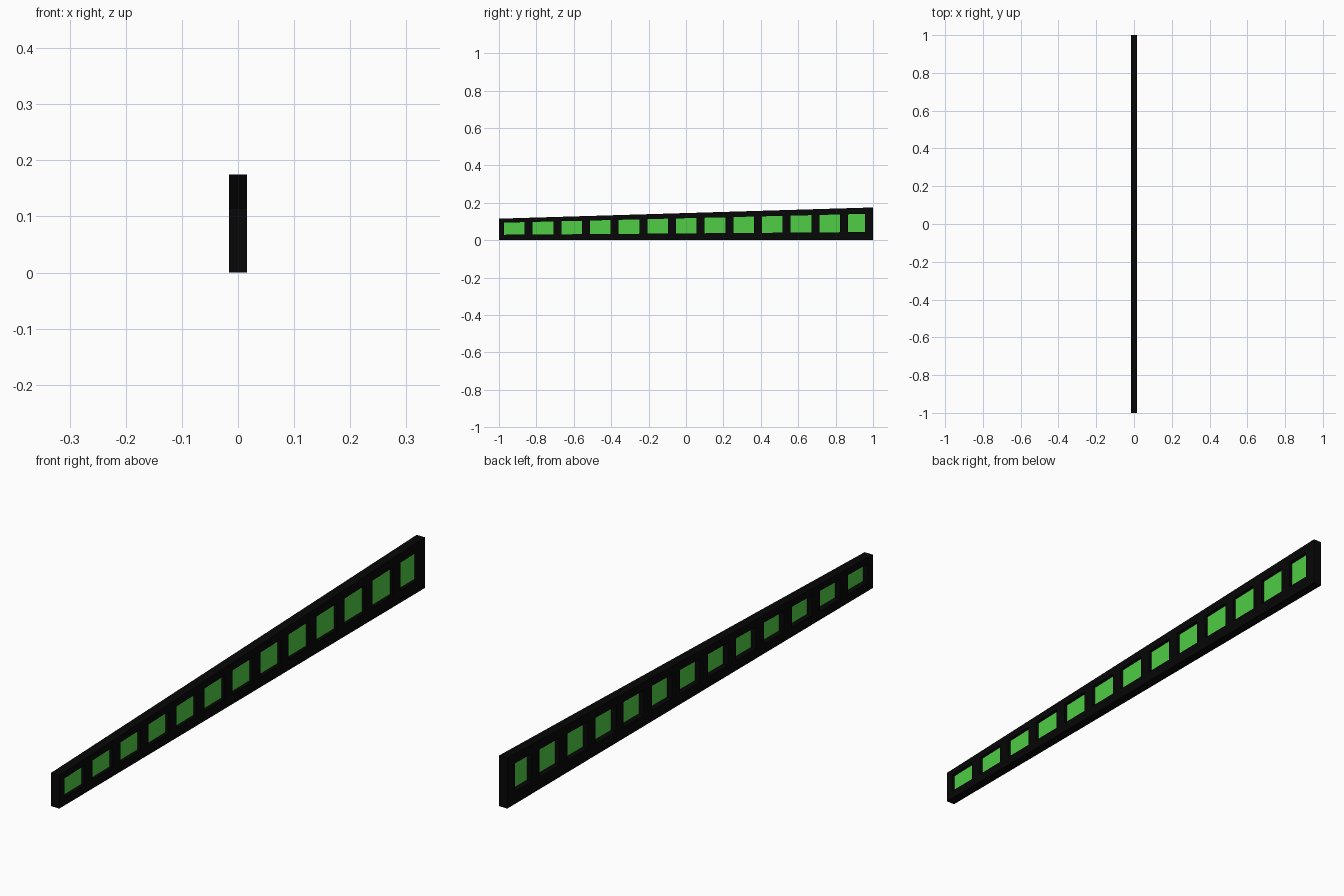
import bpy, bmesh

if "Cube" in bpy.data.objects:
    bpy.data.objects.remove(bpy.data.objects["Cube"])

HALF = 0.016            # half thickness in x
COUNT = 13              # windows along the bar
PITCH, WIDTH = 0.1533, 0.11
START = -0.973
PANEL_X = 0.004         # plane of the green panes


def material(name, rgb):
    m = bpy.data.materials.new(name)
    m.diffuse_color = (*rgb, 1)
    m.use_nodes = True
    m.node_tree.nodes["Principled BSDF"].inputs["Base Color"].default_value = m.diffuse_color
    return m


def height(y):
    return 0.145 + 0.03 * y


def finish(bm, name, mat):
    bmesh.ops.recalc_face_normals(bm, faces=bm.faces)
    me = bpy.data.meshes.new(name)
    bm.to_mesh(me)
    bm.free()
    me.materials.append(mat)
    ob = bpy.data.objects.new(name, me)
    bpy.context.collection.objects.link(ob)
    return ob


def extrude_x(bm, dx):
    ret = bmesh.ops.extrude_face_region(bm, geom=bm.faces[:])
    verts = [g for g in ret["geom"] if isinstance(g, bmesh.types.BMVert)]
    bmesh.ops.translate(bm, verts=verts, vec=(dx, 0, 0))


black = material("black", (0.002, 0.002, 0.002))
green = material("green", (0.08, 0.61, 0.058))

# window spans, the last one slightly narrower
spans = [(START + i * PITCH, min(START + i * PITCH + WIDTH, 0.957)) for i in range(COUNT)]
rows = (0.0, 0.25, 0.81, 1.0)   # rail heights as a share of the local height

# tapered frame: a grid of cells with the window cells left open
bm = bmesh.new()
ys = [-1.0] + [y for s in spans for y in s] + [1.0]
cols = [[bm.verts.new((-HALF, y, r * height(y))) for r in rows] for y in ys]
for i in range(len(cols) - 1):
    for j in range(3):
        if j == 1 and i % 2 == 1:
            continue
        a, b = cols[i], cols[i + 1]
        bm.faces.new((a[j], b[j], b[j + 1], a[j + 1]))
extrude_x(bm, 2 * HALF)
finish(bm, "tapered_frame", black)

# thin green panes recessed in the openings
bm = bmesh.new()
for y0, y1 in spans:
    bm.faces.new([bm.verts.new((PANEL_X - 0.001, y, r * height(y)))
                  for y, r in ((y0, 0.25), (y1, 0.25), (y1, 0.81), (y0, 0.81))])
extrude_x(bm, 0.002)
finish(bm, "window_panes", green)
